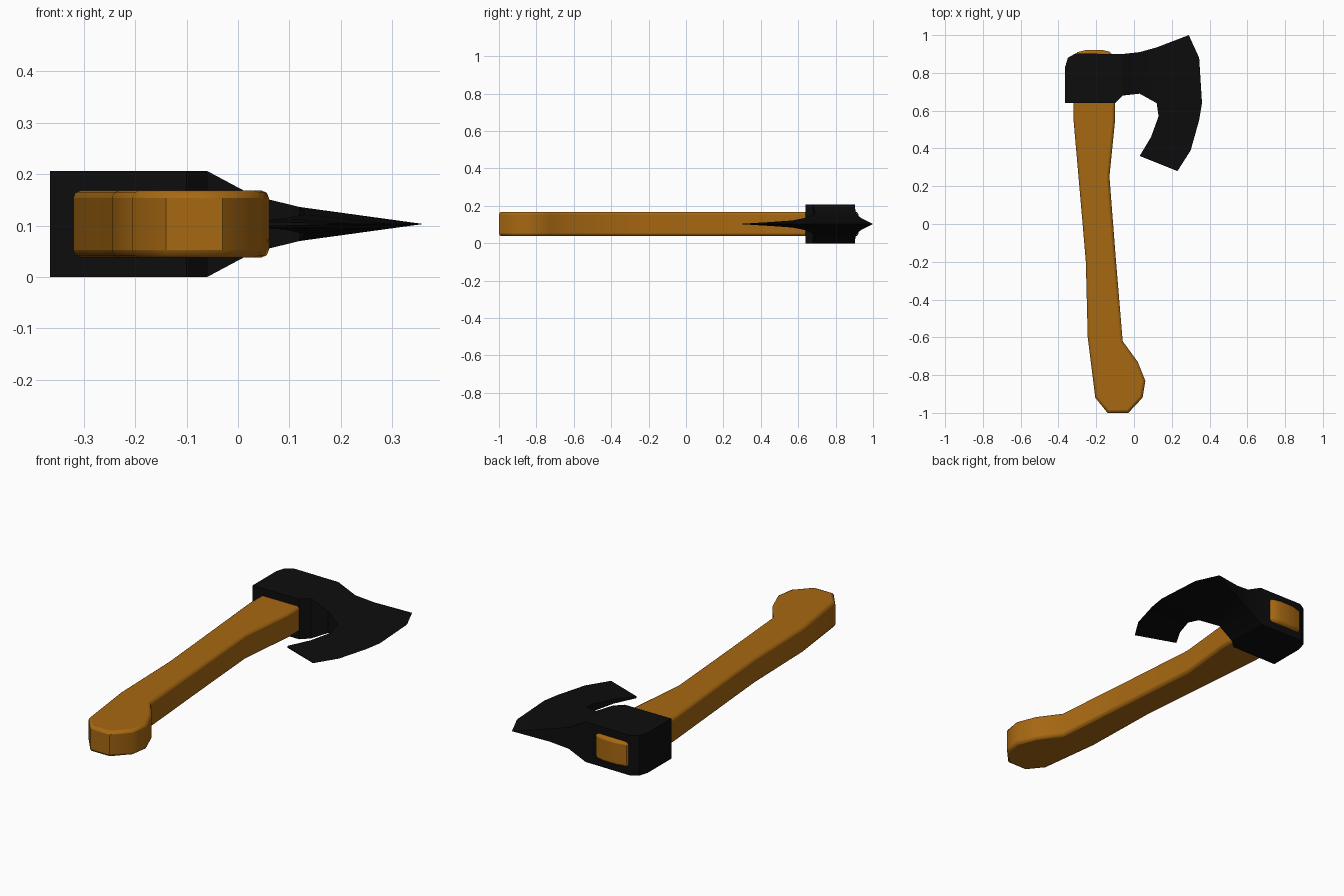
import bpy, bmesh, math

cube = bpy.data.objects.get("Cube")
if cube:
    bpy.data.objects.remove(cube, do_unlink=True)

MID = 0.103  # height of the symmetry plane


def material(name, color):
    m = bpy.data.materials.new(name)
    m.use_nodes = True
    m.diffuse_color = (*color, 1)
    bsdf = next(n for n in m.node_tree.nodes if n.type == 'BSDF_PRINCIPLED')
    bsdf.inputs["Base Color"].default_value = (*color, 1)
    return m


def slab(name, points, faces, mat):
    """Flat panel of (x, y, half thickness) points, mirrored about MID and walled in."""
    bm = bmesh.new()
    top = [bm.verts.new((x, y, MID + h)) for x, y, h in points]
    low = [bm.verts.new((x, y, MID - h)) for x, y, h in points]
    edges = {(f[i - 1], f[i]) for f in faces for i in range(len(f))}
    for f in faces:
        bm.faces.new([top[i] for i in f])
        bm.faces.new([low[i] for i in reversed(f)])
    for a, b in edges:
        if (b, a) not in edges and points[a][2] + points[b][2] > 0:
            bm.faces.new((top[a], low[a], low[b], top[b]))
    bmesh.ops.remove_doubles(bm, verts=bm.verts, dist=0.0001)
    bmesh.ops.recalc_face_normals(bm, faces=bm.faces)
    me = bpy.data.meshes.new(name)
    bm.to_mesh(me)
    bm.free()
    me.materials.append(mat)
    ob = bpy.data.objects.new(name, me)
    bpy.context.collection.objects.link(ob)
    return ob


def smooth(ob, degrees):
    bpy.ops.object.select_all(action='DESELECT')
    ob.select_set(True)
    bpy.context.view_layer.objects.active = ob
    bpy.ops.object.shade_smooth_by_angle(angle=math.radians(degrees))


wood = material("warm wood", (0.39, 0.14, 0.006))
steel = material("black steel", (0.004, 0.004, 0.004))

# Handle: curved outline with a flared knob, softened edges
outline = [(-.14, -1), (-.03, -1), (.045, -.92), (.06, -.83), (.02, -.73),
           (-.06, -.62), (-.095, -.2), (-.13, .25), (-.1, .55), (-.1, .88),
           (-.13, .912), (-.17, .922), (-.25, .922), (-.3, .91), (-.32, .88),
           (-.32, .55), (-.272, 0), (-.255, -.2), (-.245, -.6), (-.205, -.92)]
handle = slab("handle", [(x, y, .065) for x, y in outline],
              [list(range(len(outline)))], wood)
bev = handle.modifiers.new("soft edges", 'BEVEL')
bev.width = 0.014
bev.segments = 2
bev.limit_method = 'ANGLE'
bev.angle_limit = math.radians(60)
smooth(handle, 40)

# Axe head: columns from poll to cheek (x, lower y, upper y, half thickness)
columns = [(-.365, .64, .83, .103), (-.35, .64, .88, .103), (-.31, .64, .903, .103),
           (-.1, .64, .9, .103), (-.06, .68, .9, .103), (.03, .69, .91, .055),
           (.12, .64, .935, .033)]
points, faces = [], []
for x, lo, hi, h in columns:
    points += [(x, lo, h), (x, hi, h)]
for i in range(len(columns) - 1):
    k = 2 * i
    faces.append((k, k + 2, k + 3, k + 1))

# Bearded blade: thick inner curve joined to the sharp outer edge
top_root, root = len(points) - 1, len(points) - 2
beard = len(points)
points += [(.13, .57, .019), (.09, .46, .011), (.03, .36, .005)]
edge = len(points)
points += [(.29, 1, 0), (.345, .88, 0), (.36, .64, 0), (.345, .55, 0),
           (.3, .39, 0), (.23, .28, 0)]
inner = [top_root, top_root, root, beard, beard + 1, beard + 2]
for i in range(5):
    quad = (inner[i], inner[i + 1], edge + i + 1, edge + i)
    faces.append(tuple(dict.fromkeys(quad)))
head = slab("axe_head", points, faces, steel)
smooth(head, 20)
